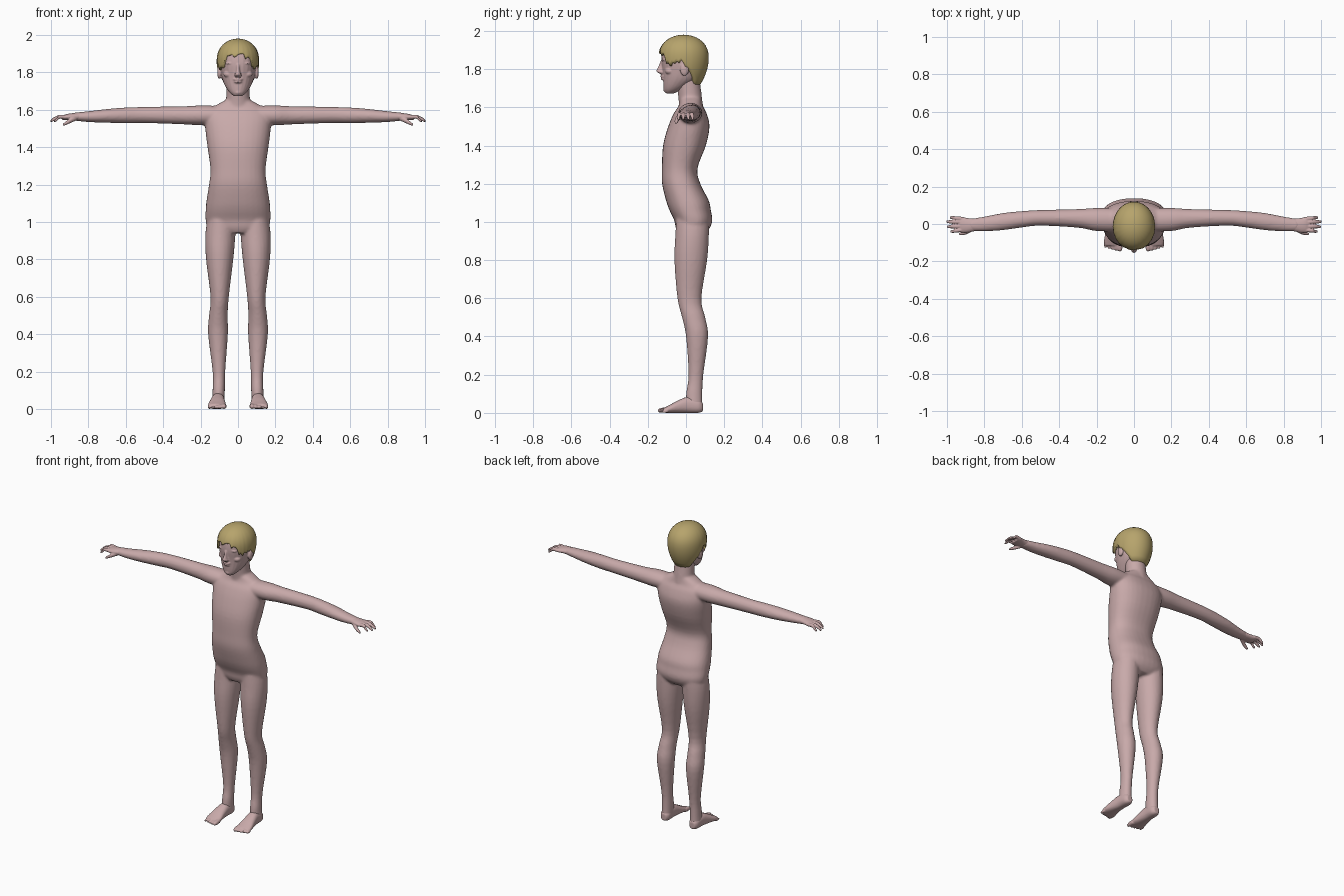
import bpy, bmesh, math, random
from mathutils import Matrix, Vector

random.seed(4)
cube = bpy.data.objects.get("Cube")
if cube:
    bpy.data.objects.remove(cube, do_unlink=True)


def material(name, rgb):
    m = bpy.data.materials.new(name)
    m.use_nodes = True
    colour = (*rgb, 1)
    m.diffuse_color = colour
    node = next(n for n in m.node_tree.nodes if n.type == 'BSDF_PRINCIPLED')
    node.inputs["Base Color"].default_value = colour
    node.inputs["Roughness"].default_value = 0.7
    return m


skin = material("rosy_skin", (0.58, 0.40, 0.40))
blond = material("blond_hair", (0.47, 0.37, 0.15))


def spline(rows, steps=4):
    """Catmull-Rom interpolation through rows of numbers."""
    out = []
    for i in range(len(rows) - 1):
        p0, p1 = rows[max(i - 1, 0)], rows[i]
        p2, p3 = rows[i + 1], rows[min(i + 2, len(rows) - 1)]
        for k in range(steps):
            t = k / steps
            out.append([b + t * (c - a) / 2
                        + t * t * (2 * a - 5 * b + 4 * c - d) / 2
                        + t ** 3 * (3 * b - a - 3 * c + d) / 2
                        for a, b, c, d in zip(p0, p1, p2, p3)])
    return out + [list(rows[-1])]


def loft(bm, axis, rows, side=1, power=1.0, sides=24):
    """Rows are (position on axis, two centre values, two radii)."""
    rings = []
    for pos, ca, cb, ra, rb in spline(rows):
        ring = []
        for k in range(sides):
            a = math.tau * k / sides
            c, s = math.cos(a), math.sin(a)
            u = ca + ra * math.copysign(abs(c) ** power, c)
            v = cb + rb * math.copysign(abs(s) ** power, s)
            x, y, z = {'x': (pos, u, v), 'y': (u, pos, v), 'z': (u, v, pos)}[axis]
            ring.append(bm.verts.new((x * side, y, z)))
        rings.append(ring)
    for lo, hi in zip(rings, rings[1:]):
        for k in range(sides):
            j = (k + 1) % sides
            bm.faces.new((lo[k], lo[j], hi[j], hi[k]))
    bm.faces.new(rings[0])
    bm.faces.new(rings[-1])


def ball(bm, place, size):
    matrix = Matrix.Translation(place) @ Matrix.Diagonal((*size, 1))
    bmesh.ops.create_uvsphere(bm, u_segments=20, v_segments=12, radius=1, matrix=matrix)


def finish(bm, name, mat, voxel=None, smooth=3):
    bmesh.ops.recalc_face_normals(bm, faces=bm.faces[:])
    mesh = bpy.data.meshes.new(name)
    for f in bm.faces:
        f.smooth = True
    bm.to_mesh(mesh)
    bm.free()
    mesh.materials.append(mat)
    obj = bpy.data.objects.new(name, mesh)
    bpy.context.collection.objects.link(obj)
    if voxel:
        fuse = obj.modifiers.new("fuse", 'REMESH')
        fuse.mode = 'VOXEL'
        fuse.voxel_size = voxel
        fuse.use_smooth_shade = True
        soften = obj.modifiers.new("soften", 'SMOOTH')
        soften.factor = 0.5
        soften.iterations = smooth
    return obj


# Body: plain torso, neck, arms and legs fused into one skin
bm = bmesh.new()
loft(bm, 'z', [(.94, 0, .03, .10, .07), (.97, 0, .036, .16, .09), (1.01, 0, .038, .173, .10),
               (1.06, 0, .022, .173, .108), (1.11, 0, .008, .169, .112), (1.2, 0, -.025, .155, .10),
               (1.28, 0, -.033, .147, .093), (1.4, 0, -.008, .163, .112), (1.5, 0, .015, .175, .108),
               (1.57, 0, .022, .175, .085), (1.61, 0, .025, .14, .062), (1.65, 0, .025, .07, .055)],
     power=.87, sides=32)
loft(bm, 'z', [(1.56, 0, .03, .075, .065), (1.65, 0, .022, .064, .062), (1.78, 0, .005, .062, .062)])
for side in (1, -1):
    loft(bm, 'x', [(.08, .022, 1.57, .062, .05), (.2, .024, 1.57, .062, .053), (.3, .03, 1.57, .05, .048),
                   (.5, .033, 1.572, .042, .043), (.6, .025, 1.57, .044, .042), (.7, .013, 1.567, .046, .037),
                   (.8, 0, 1.563, .04, .029), (.88, -.006, 1.563, .033, .021)], side)
    loft(bm, 'z', [(1.04, .09, .035, .07, .085), (.93, .095, .032, .08, .088), (.8, .098, .025, .073, .086),
                   (.6, .098, .018, .049, .063), (.5, .105, .04, .05, .061), (.4, .107, .058, .053, .058),
                   (.2, .102, .052, .034, .039), (.1, .103, .043, .033, .043), (.03, .105, .045, .033, .042)], side)
finish(bm, "body", skin, .008, 5)

# Hands: palm, four curved fingers and a thumb
fingers = [(-.036, .982), (-.013, 1.0), (.011, 1.003), (.031, .985)]
for side, label in ((1, "left"), (-1, "right")):
    bm = bmesh.new()
    loft(bm, 'x', [(.85, -.005, 1.563, .033, .022), (.89, -.007, 1.562, .039, .019),
                   (.92, -.004, 1.56, .042, .016), (.94, -.002, 1.557, .038, .011)], side)
    for y, tip in fingers:
        loft(bm, 'x', [(.92, y * .9, 1.561, .011, .011), (.955, y, 1.562, .0105, .0105),
                       (tip - .015, y * 1.1, 1.549, .009, .009), (tip, y * 1.1, 1.538, .006, .006)], side, sides=12)
    loft(bm, 'x', [(.865, -.025, 1.556, .014, .014), (.895, -.043, 1.542, .012, .013),
                   (.92, -.05, 1.528, .010, .010), (.936, -.052, 1.519, .006, .006)], side, sides=12)
    finish(bm, label + "_hand", skin, .0035, 2)

# Feet: heel, arch and five toes
for side, label in ((1, "left"), (-1, "right")):
    bm = bmesh.new()
    loft(bm, 'y', [(.088, .105, .03, .018, .022), (.065, .105, .036, .032, .036), (.01, .107, .042, .035, .042),
                   (-.04, .11, .033, .041, .033), (-.085, .112, .021, .048, .021),
                   (-.115, .112, .014, .044, .013)], side, power=.85)
    for k in range(5):
        r = .0135 - .0013 * k
        x = .075 + .0195 * k
        tip = -.146 + .0045 * k
        loft(bm, 'y', [(-.095, x, .016, r, .015), (tip + .018, x, r, r, r),
                       (tip, x, r * .9, r * .6, r * .6)], side, sides=12)
    finish(bm, label + "_foot", skin, .0045, 2)

# Head: skull and jaw with nose, brow, lids, lips and ears
bm = bmesh.new()
loft(bm, 'z', [(1.673, 0, -.085, .022, .022), (1.69, 0, -.07, .043, .045), (1.715, 0, -.05, .062, .068),
               (1.75, 0, -.025, .08, .095), (1.79, 0, -.012, .091, .111), (1.85, 0, -.012, .099, .117),
               (1.91, 0, -.008, .098, .112), (1.95, 0, -.008, .07, .085), (1.968, 0, -.008, .03, .04)],
     power=.93)
loft(bm, 'z', [(1.775, 0, -.12, .014, .016), (1.785, 0, -.131, .019, .022), (1.795, 0, -.131, .014, .023),
               (1.82, 0, -.125, .009, .017), (1.845, 0, -.118, .012, .014)], sides=16)
ball(bm, (0, -.115, 1.762), (.027, .020, .007))
ball(bm, (0, -.114, 1.749), (.023, .019, .008))
ball(bm, (0, -.099, 1.693), (.022, .020, .016))
for side in (1, -1):
    ball(bm, (side * .037, -.107, 1.848), (.027, .016, .007))
    ball(bm, (side * .037, -.104, 1.828), (.017, .013, .010))
    ball(bm, (side * .05, -.085, 1.79), (.028, .025, .02))
    ball(bm, (side * .099, -.008, 1.798), (.012, .023, .034))
finish(bm, "head", skin, .004, 2)

# Hair: a dome with a ragged hairline, lower at the nape
bm = bmesh.new()
segments, levels, crown = 64, 14, 1.98
columns = []
for k in range(segments):
    a = math.tau * k / segments
    c, s = math.cos(a), math.sin(a)
    hem = 1.838 + .055 * s * s if s < 0 else 1.838 - .118 * min(1, s * 1.5)
    if -.75 < s < -.35:
        hem -= .025
    if s < .2:
        hem += random.uniform(-.016, .012)
    column = []
    for level in range(-1, levels):
        t = max(level, 0) / levels
        z = hem + (crown - hem) * math.sin(t * math.pi / 2)
        h = (z - 1.86) / .12
        f = math.sqrt(max(0, 1 - abs(h) ** 2.3)) if h > 0 else 1 - .24 * h * h
        if level < 0:
            f *= .8
        lock = 1 + .012 * math.sin(k * 2.4) * (1 - t) * (s < .2)
        column.append(bm.verts.new((c * .113 * f * lock, (s * .131 * lock) * f - .012, z)))
    columns.append(column)
top = bm.verts.new((0, -.012, crown))
for k in range(segments):
    left, right = columns[k], columns[(k + 1) % segments]
    for i in range(levels):
        bm.faces.new((left[i], right[i], right[i + 1], left[i + 1]))
    bm.faces.new((left[-1], right[-1], top))
finish(bm, "hair", blond)
